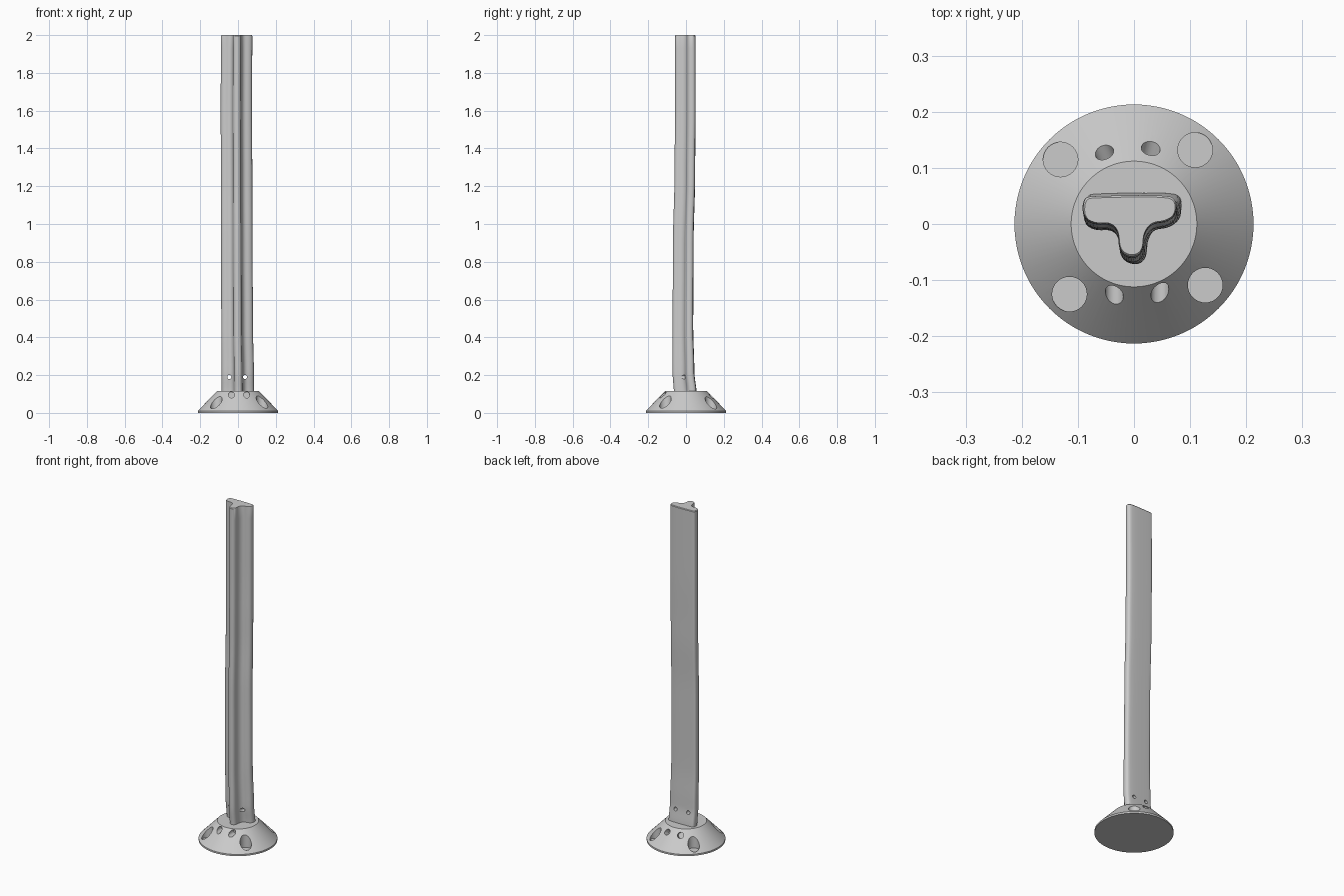
import bpy, bmesh, math
from mathutils import Vector

if "Cube" in bpy.data.objects:
    bpy.data.objects.remove(bpy.data.objects["Cube"])


def finish(name, bm):
    bmesh.ops.recalc_face_normals(bm, faces=bm.faces)
    mesh = bpy.data.meshes.new(name)
    bm.to_mesh(mesh)
    bm.free()
    ob = bpy.data.objects.new(name, mesh)
    bpy.context.collection.objects.link(ob)
    return ob


def loft(name, rings):
    """Skin a stack of closed rings and cap both ends."""
    bm = bmesh.new()
    loops = [[bm.verts.new(p) for p in ring] for ring in rings]
    n = len(loops[0])
    for a, b in zip(loops, loops[1:]):
        for i in range(n):
            j = (i + 1) % n
            bm.faces.new((a[i], a[j], b[j], b[i]))
    bm.faces.new(loops[0])
    bm.faces.new(loops[-1])
    return finish(name, bm)


def drill(target, holes):
    """Cut cylinders, each given as (start, end, radius)."""
    bm = bmesh.new()
    for a, b, r in holes:
        a, b = Vector(a), Vector(b)
        m = (b - a).to_track_quat('Z', 'Y').to_matrix().to_4x4()
        m.translation = (a + b) / 2
        bmesh.ops.create_cone(bm, cap_ends=True, segments=32, radius1=r, radius2=r,
                              depth=(b - a).length, matrix=m)
    cutter = finish("hole_cutter", bm)
    cutter.hide_render = True
    mod = target.modifiers.new("holes", 'BOOLEAN')
    mod.operation, mod.solver, mod.object = 'DIFFERENCE', 'EXACT', cutter
    bpy.context.view_layer.objects.active = target
    bpy.ops.object.modifier_apply(modifier=mod.name)
    bpy.data.objects.remove(cutter)


def smooth(ob, angle):
    bpy.ops.object.select_all(action='DESELECT')
    ob.select_set(True)
    bpy.context.view_layer.objects.active = ob
    bpy.ops.object.shade_smooth_by_angle(angle=math.radians(angle))


# Conical base with a thin vertical rim
def circle(r, z, n=96):
    return [(r * math.cos(2 * math.pi * i / n), r * math.sin(2 * math.pi * i / n), z)
            for i in range(n)]


base = loft("base", [circle(.213, 0), circle(.213, .01), circle(.112, .115)])

# Four vertical pockets, two horizontal front holes, two slanted back holes
holes = [((x, y, .014), (x, y, .2), .031)
         for x, y in ((-.131, .115), (.109, .132), (-.115, -.125), (.127, -.109))]
holes += [((x, -.085, .095), (x, -.25, .095), .016) for x in (-.035, .046)]
for x, y in ((-.053, .128), (.03, .135)):
    p = Vector((x, y, .088))
    d = Vector((x, y, .07)).normalized()
    holes.append((p - d * .035, p + d * .1, .017))
drill(base, holes)
smooth(base, 30)

# T-shaped section, rounded by corner cutting
section = [(-.090, .047), (-.091, .012), (-.070, .001), (-.043, .003), (-.028, -.012),
           (-.026, -.046), (-.012, -.058), (.005, -.058), (.016, -.046), (.017, -.018),
           (.031, .003), (.058, .006), (.075, .018), (.076, .043), (.058, .052), (-.070, .050)]
for _ in range(2):
    pts = []
    for (ax, ay), (bx, by) in zip(section, section[1:] + section[:1]):
        pts += [(ax * .75 + bx * .25, ay * .75 + by * .25),
                (ax * .25 + bx * .75, ay * .25 + by * .75)]
    section = pts

# Gently wandering post: z, x offset, y offset, x scale, y scale
stations = [(.10, .007, .000, 1.03, 1.10), (.22, .006, -.010, 1.03, 1.06),
            (.45, .003, -.013, 1.01, 1.0), (.9, .001, -.011, 1, 1),
            (1.25, .000, -.003, 1, 1), (1.6, -.001, .000, 1, 1), (1.996, 0, 0, 1, 1)]
rings = []
for a, b in zip(stations, stations[1:]):
    for k in range(6):
        t = k / 6
        s = t * t * (3 - 2 * t)
        z = a[0] + (b[0] - a[0]) * t
        ox, oy, sx, sy = [a[i] + (b[i] - a[i]) * s for i in range(1, 5)]
        rings.append([(x * sx + ox, y * sy + oy, z) for x, y in section])
rings.append([(x, y, 1.996) for x, y in section])
rings.append([(x * .97, y * .94, 2.0) for x, y in section])
post = loft("post", rings)

# Two bolt holes right through the foot of the post
drill(post, [((x, -.2, .19), (x, .2, .19), .011) for x in (-.046, .037)])
smooth(post, 30)
